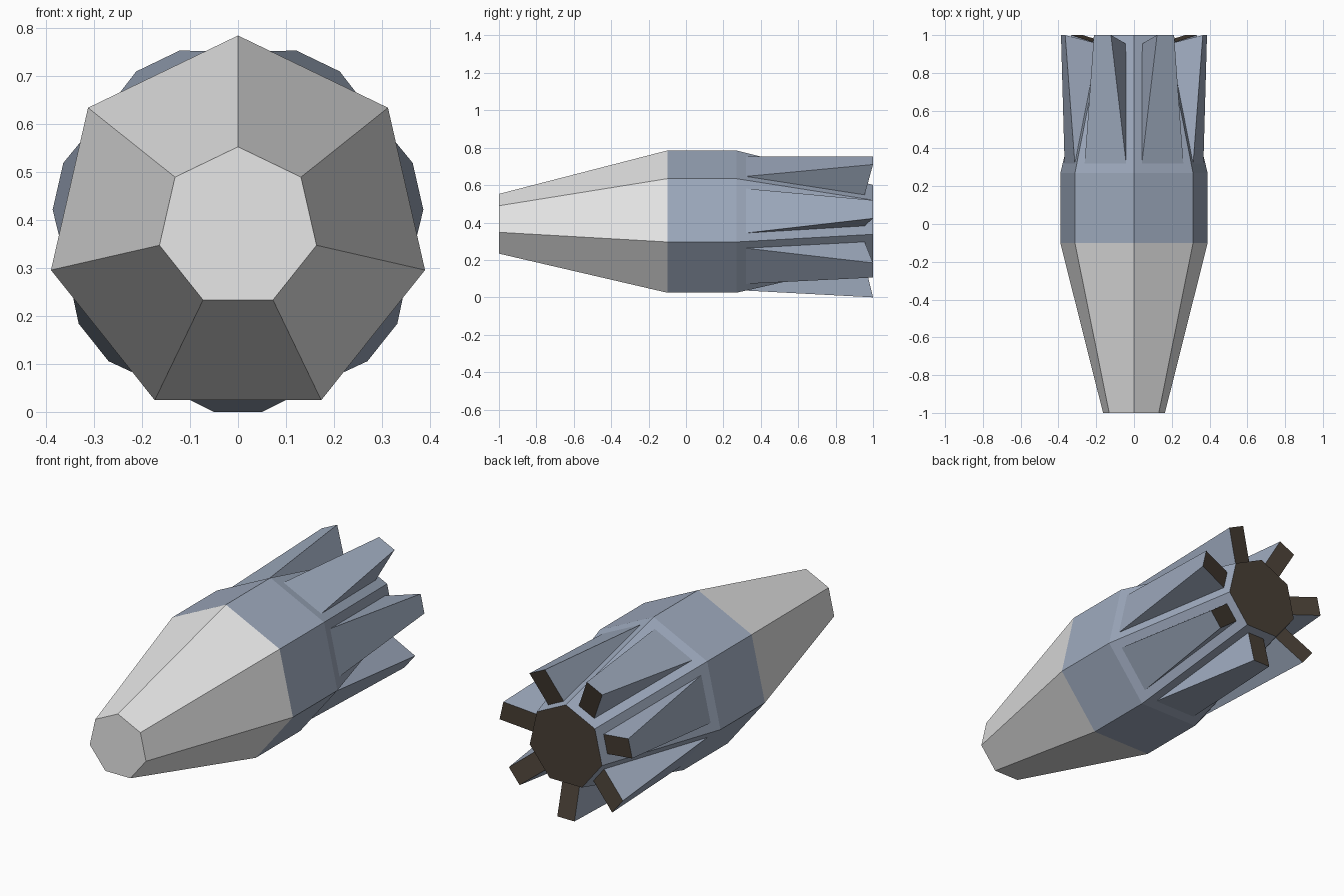
import bpy
import bmesh
from math import pi, cos
from mathutils import Matrix, Vector

if "Cube" in bpy.data.objects:
    bpy.data.objects.remove(bpy.data.objects["Cube"], do_unlink=True)

SIDES = 7
AXIS_Z = 0.385
FLAT = cos(pi / SIDES)                  # flat distance / corner radius
WIDE, TAIL = 0.40, 0.216                # casing radii
Y_NOSE, Y_CASE, Y_TAPER, Y_END = -1.0, -0.10, 0.27, 1.0


def make_material(name, color):
    mat = bpy.data.materials.new(name)
    mat.use_nodes = True
    mat.diffuse_color = (*color, 1)
    mat.node_tree.nodes["Principled BSDF"].inputs["Base Color"].default_value = (*color, 1)
    return mat


grey = make_material("light grey", (0.80, 0.80, 0.80))
slate = make_material("slate blue", (0.34, 0.40, 0.51))
dark = make_material("dark brown", (0.066, 0.05, 0.036))


def finish(bm, name, materials):
    bmesh.ops.recalc_face_normals(bm, faces=bm.faces)
    mesh = bpy.data.meshes.new(name)
    bm.to_mesh(mesh)
    bm.free()
    for mat in materials:
        mesh.materials.append(mat)
    obj = bpy.data.objects.new(name, mesh)
    bpy.context.collection.objects.link(obj)
    return obj


def turn(step):
    return Matrix.Rotation(2 * pi * step / SIDES, 3, "Y")


def loft(bm, sections):
    """Join seven-sided rings given as (y, radius) pairs; return the rings."""
    rings = []
    for y, r in sections:
        rings.append([bm.verts.new(turn(i) @ Vector((0, y, r)) + Vector((0, 0, AXIS_Z)))
                      for i in range(SIDES)])
    for a, b in zip(rings, rings[1:]):
        for i in range(SIDES):
            j = (i + 1) % SIDES
            bm.faces.new((a[i], a[j], b[j], b[i]))
    return rings


# Blunt tapered nose
bm = bmesh.new()
rings = loft(bm, [(Y_NOSE, 0.168), (Y_CASE, WIDE)])
bm.faces.new(rings[0])
finish(bm, "nose", [grey])

# Casing with a tapered tail and dark end plate
bm = bmesh.new()
rings = loft(bm, [(Y_CASE, WIDE), (Y_TAPER, WIDE), (Y_END, TAIL)])
bm.faces.new(rings[-1]).material_index = 1
finish(bm, "casing", [slate, dark])


def tail_flat(y):
    """Distance from the axis to a tail face at y."""
    t = (y - Y_TAPER) / (Y_END - Y_TAPER)
    return FLAT * (WIDE + (TAIL - WIDE) * t)


# Wedge fins rising from the tail faces, with dark rear ends
Y_ROOT, Y_HEEL = 0.32, 0.955
for k in range(SIDES):
    bm = bmesh.new()
    pairs = []
    for half, y, dist in ((0.122, Y_ROOT, tail_flat(Y_ROOT)),
                          (0.05, Y_END, AXIS_Z),
                          (0.05, Y_HEEL, tail_flat(Y_HEEL))):
        pairs.append([bm.verts.new(turn(k) @ Vector((s * half, y, -dist)) + Vector((0, 0, AXIS_Z)))
                      for s in (-1, 1)])
    root, tip, heel = pairs
    bm.faces.new((root[0], root[1], tip[1], tip[0]))
    bm.faces.new((tip[0], tip[1], heel[1], heel[0])).material_index = 1
    for s in (0, 1):
        corners = (root[s], tip[s], heel[s])
        bm.faces.new(corners if s == 0 else corners[::-1])
    finish(bm, f"tail_fin_{k + 1}", [slate, dark])
